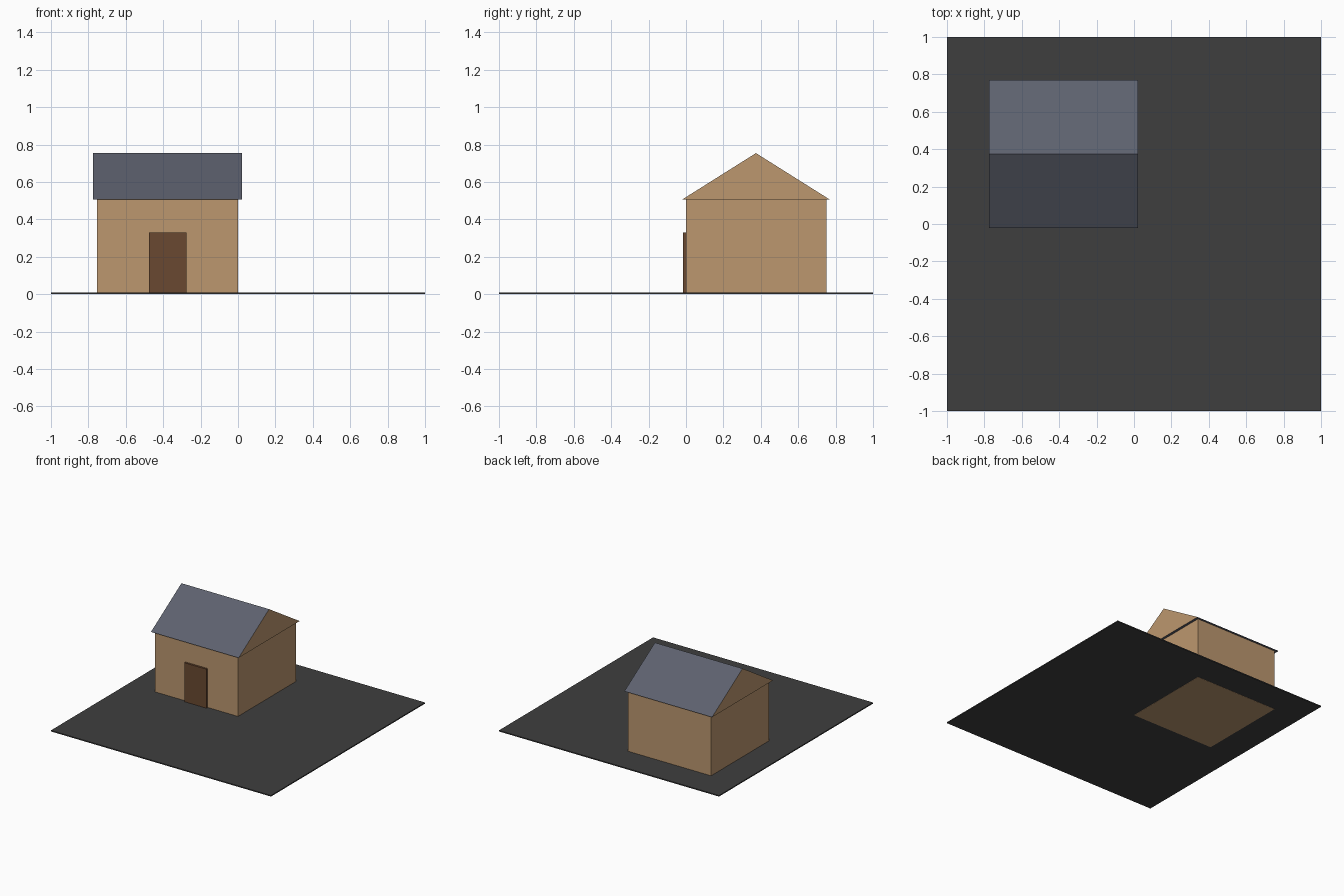
import bpy
import bmesh
from mathutils import Matrix, Vector

cube = bpy.data.objects.get("Cube")
if cube:
    bpy.data.objects.remove(cube, do_unlink=True)


def material(name, rgb):
    """Flat material from an 8-bit display colour."""
    linear = [((c / 255 + 0.055) / 1.055) ** 2.4 for c in rgb] + [1]
    mat = bpy.data.materials.new(name)
    mat.use_nodes = True
    mat.diffuse_color = linear
    mat.node_tree.nodes["Principled BSDF"].inputs["Base Color"].default_value = linear
    return mat


def finish(name, bm, *mats):
    mesh = bpy.data.meshes.new(name)
    bmesh.ops.recalc_face_normals(bm, faces=bm.faces)
    bm.to_mesh(mesh)
    bm.free()
    for mat in mats:
        mesh.materials.append(mat)
    obj = bpy.data.objects.new(name, mesh)
    bpy.context.collection.objects.link(obj)
    return obj


def box(name, low, high, mat):
    low, high = Vector(low), Vector(high)
    bm = bmesh.new()
    place = Matrix.Translation((low + high) / 2) @ Matrix.Diagonal((*(high - low), 1))
    bmesh.ops.create_cube(bm, size=1, matrix=place)
    return finish(name, bm, mat)


asphalt = material("dark grey ground", (63, 63, 63))
tan = material("tan wall", (188, 151, 111))
slate = material("slate roof", (93, 97, 110))
brown = material("brown door", (106, 73, 49))

# Ground slab, house body and door
box("ground", (-1, -1, 0.001), (1, 1, 0.01), asphalt)
box("walls", (-0.753, 0, 0), (0, 0.75, 0.505), tan)
box("door", (-0.476, -0.016, 0.005), (-0.275, 0.004, 0.33), brown)

# Gabled roof: triangular profile extruded along x, with tan gable ends
bm = bmesh.new()
profile = [(-0.022, 0.505), (0.77, 0.505), (0.374, 0.754)]
gable = bm.faces.new([bm.verts.new((-0.776, y, z)) for y, z in profile])
extruded = bmesh.ops.extrude_face_region(bm, geom=[gable], use_keep_orig=True)
moved = [v for v in extruded["geom"] if isinstance(v, bmesh.types.BMVert)]
bmesh.ops.translate(bm, verts=moved, vec=(0.797, 0, 0))
bm.normal_update()
for face in bm.faces:
    face.material_index = 1 if abs(face.normal.x) > 0.9 else 0
finish("roof", bm, slate, tan)
